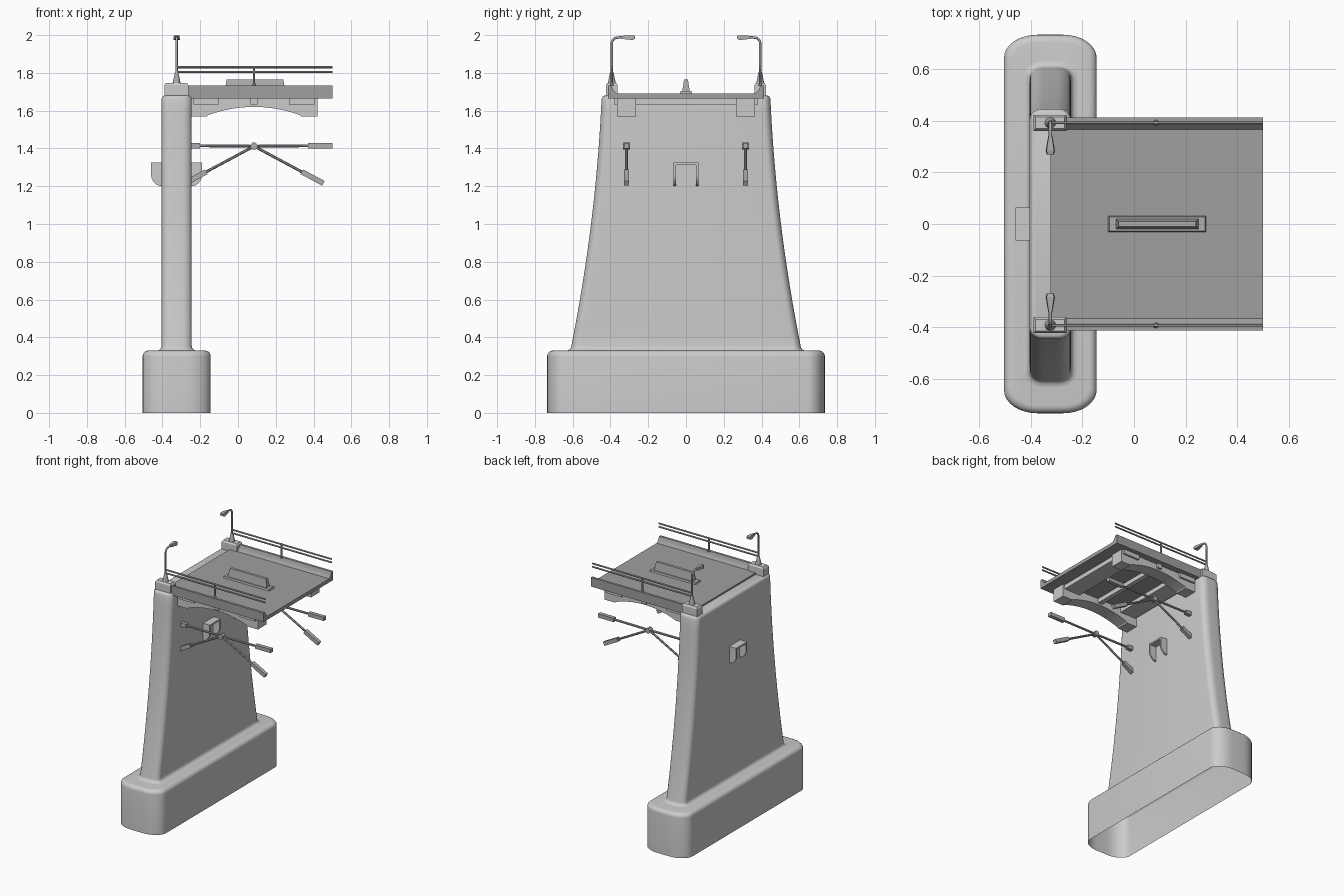
import bpy, bmesh, math
from mathutils import Vector

cube = bpy.data.objects.get("Cube")
if cube:
    bpy.data.objects.remove(cube, do_unlink=True)


def material(name, v):
    m = bpy.data.materials.new(name)
    m.use_nodes = True
    m.diffuse_color = (v, v, v, 1)
    m.node_tree.nodes["Principled BSDF"].inputs["Base Color"].default_value = (v, v, v, 1)
    return m


CONCRETE = material("light concrete", 0.6)
DECK = material("dark deck grey", 0.35)
METAL = material("metal grey", 0.42)
PX = -0.325   # pier centre line
MID = 0.085   # middle of the deck span


def finish(name, bm, mat, smooth=False):
    bmesh.ops.recalc_face_normals(bm, faces=bm.faces)
    mesh = bpy.data.meshes.new(name)
    bm.to_mesh(mesh)
    bm.free()
    mesh.materials.append(mat)
    ob = bpy.data.objects.new(name, mesh)
    bpy.context.collection.objects.link(ob)
    if smooth:
        bpy.ops.object.select_all(action='DESELECT')
        ob.select_set(True)
        bpy.context.view_layer.objects.active = ob
        bpy.ops.object.shade_smooth_by_angle(angle=math.radians(35))
    return ob


def loft(name, rings, mat, smooth=False, bottom=True):
    bm = bmesh.new()
    loops = [[bm.verts.new(p) for p in ring] for ring in rings]
    n = len(loops[0])
    for a, b in zip(loops, loops[1:]):
        for i in range(n):
            j = (i + 1) % n
            bm.faces.new((a[i], a[j], b[j], b[i]))
    bm.faces.new(loops[-1])
    if bottom:
        bm.faces.new(loops[0][::-1])
    return finish(name, bm, mat, smooth)


def box(name, x, y, z, mat, taper=0.0):
    def ring(h, t):
        return [(x[0] + t, y[0] + t, h), (x[1] - t, y[0] + t, h),
                (x[1] - t, y[1] - t, h), (x[0] + t, y[1] - t, h)]
    return loft(name, [ring(z[0], 0), ring(z[1], taper)], mat)


def rounded(hx, hy, rx, ry, z, steps=8):
    # rectangle with elliptical corners around the pier centre
    pts = []
    for q, (sx, sy) in enumerate(((1, 1), (-1, 1), (-1, -1), (1, -1))):
        for k in range(steps + 1):
            a = math.pi / 2 * (q + k / steps)
            pts.append((PX + sx * (hx - rx) + rx * math.cos(a),
                        sy * (hy - ry) + ry * math.sin(a), z))
    return pts


def rod(name, a, b, r1, r2, mat, sides=12, smooth=True):
    a, b = Vector(a), Vector(b)
    rot = (b - a).to_track_quat('Z', 'Y')
    off = math.pi / sides
    rings = []
    for p, r in ((a, r1), (b, r2)):
        rings.append([p + rot @ Vector((r * math.cos(off + math.tau * i / sides),
                                        r * math.sin(off + math.tau * i / sides), 0))
                      for i in range(sides)])
    return loft(name, rings, mat, smooth)


def extrude_y(name, profile, y0, y1, mat, smooth=False):
    return loft(name, [[(x, y, z) for x, z in profile] for y in (y0, y1)], mat, smooth)


# footing, open underneath
rings = [rounded(0.18, 0.735, 0.13, 0.09, 0)]
for k in range(6):
    a = math.pi / 2 * k / 5
    d = 0.03 * (1 - math.cos(a))
    rings.append(rounded(0.18 - d, 0.735 - d, 0.13 - d, 0.09 - d / 2, 0.3 + 0.03 * math.sin(a)))
loft("footing", rings, CONCRETE, True, bottom=False)

# flared pier: fillet at the foot, curved ends, soft top edge
rings = []
for k in range(5):
    a = math.pi / 2 * k / 4
    d = 0.025 * (1 - math.sin(a))
    rings.append(rounded(0.08 + d, 0.607 + d, 0.05 + d, 0.04 + d, 0.355 - 0.025 * math.cos(a)))
for k in range(1, 21):
    t = k / 20
    rings.append(rounded(0.08, 0.607 - 0.26 * t + 0.1 * t * t, 0.05, 0.04, 0.355 + 1.305 * t))
for d, z in ((0.003, 1.67), (0.008, 1.677), (0.016, 1.68)):
    rings.append(rounded(0.08 - d, 0.447 - d, 0.05 - d, 0.04 - d, z))
loft("pier", rings, CONCRETE, True, bottom=False)

# deck slab
box("deck_slab", (PX, 0.5), (-0.405, 0.405), (1.665, 1.692), DECK)

# raised strip in the middle of the deck
box("strip_plate", (-0.1, 0.28), (-0.032, 0.032), (1.692, 1.704), METAL, 0.004)
box("strip_ridge", (-0.07, 0.25), (-0.02, 0.02), (1.704, 1.765), METAL, 0.01)

# cross beams below the deck
for label, x0, x1 in (("inner", -0.235, -0.1), ("outer", 0.27, 0.405), ("middle", 0.067, 0.103)):
    box(label + "_cross_beam", (x0, x1), (-0.38, 0.38), (1.632, 1.666), CONCRETE)

# hood through the pier: two cheeks and a roof
cheek = [(-0.46, 1.325), (-0.19, 1.325)]
for k in range(9):
    a = math.pi / 2 * k / 8
    cheek.append((-0.25 + 0.06 * math.cos(a), 1.26 - 0.06 * math.sin(a)))
for k in range(9):
    a = math.pi / 2 * k / 8
    cheek.append((-0.4 - 0.06 * math.sin(a), 1.26 - 0.06 * math.cos(a)))
for label, y0 in (("right", -0.065), ("left", 0.053)):
    extrude_y(label + "_hood_cheek", cheek, y0, y0 + 0.012, CONCRETE)
box("hood_roof", (-0.46, -0.19), (-0.065, 0.065), (1.313, 1.325), CONCRETE)

# arched girder profile
arch = [(-0.25, 1.666), (-0.25, 1.57), (-0.165, 1.57)]
for k in range(17):
    u = -1 + k / 8
    arch.append((MID + 0.24 * u, 1.62 - 0.042 * u * u))
arch += [(0.335, 1.57), (0.42, 1.57), (0.42, 1.666)]

for side, s in (("right", -1), ("left", 1)):
    extrude_y(side + "_girder", arch, s * 0.265, s * 0.365, CONCRETE)

    # kerb with sloping inner face
    kerb = [(0.365, 1.69), (0.385, 1.71), (0.395, 1.733), (0.413, 1.733), (0.413, 1.665), (0.365, 1.665)]
    loft(side + "_kerb", [[(x, s * y, z) for y, z in kerb] for x in (-0.3, 0.5)], DECK)

    # lamp pedestal
    ys = sorted((s * 0.362, s * 0.424))
    box(side + "_pedestal", (-0.39, -0.262), ys, (1.672, 1.735), CONCRETE)
    box(side + "_pedestal_cap", (-0.39, -0.262), ys, (1.735, 1.747), CONCRETE, 0.008)

    # street lamp with bent pole
    y = s * 0.393
    rod(side + "_lamp_foot", (PX, y, 1.745), (PX, y, 1.805), 0.022, 0.009, METAL)
    path = [(PX, y, 1.8), (PX, y, 1.955)]
    for k in range(1, 7):
        a = math.pi / 2 * k / 6
        path.append((PX, y - s * 0.03 * (1 - math.cos(a)), 1.955 + 0.032 * math.sin(a)))
    path.append((PX, s * 0.33, 1.989))
    curve = bpy.data.curves.new(side + "_lamp_pole", 'CURVE')
    curve.dimensions = '3D'
    curve.bevel_depth = 0.0065
    curve.bevel_resolution = 2
    spline = curve.splines.new('POLY')
    spline.points.add(len(path) - 1)
    for point, co in zip(spline.points, path):
        point.co = (*co, 1)
    curve.materials.append(METAL)
    bpy.context.collection.objects.link(bpy.data.objects.new(side + "_lamp_pole", curve))
    head = []
    for hy, w, z0, z1 in ((0.342, 0.008, 1.98, 1.996), (0.285, 0.018, 1.974, 1.999), (0.27, 0.014, 1.98, 1.996)):
        head.append([(PX - w, s * hy, z0), (PX + w, s * hy, z0),
                     (PX + w * 0.8, s * hy, z1), (PX - w * 0.8, s * hy, z1)])
    loft(side + "_lamp_head", head, METAL)

    # railing
    for label, z in (("lower", 1.805), ("upper", 1.83)):
        rod(f"{side}_{label}_rail", (PX, y, z), (0.5, y, z), 0.006, 0.006, METAL, 8)
    rod(side + "_rail_post", (MID, y, 1.73), (MID, y, 1.835), 0.006, 0.006, METAL, 8)
    rod(side + "_rail_post_foot", (MID, y, 1.73), (MID, y, 1.75), 0.012, 0.006, METAL, 8)

    # strut cluster: hub, thin arms and thick square ends
    y = s * 0.315
    rod(side + "_strut_hub", (MID, y - 0.018, 1.412), (MID, y + 0.018, 1.412), 0.02, 0.02, METAL, 8, False)
    hub = Vector((MID, y, 1.412))
    for label, dx, z in (("outer", 1, 1.415), ("inner", -1, 1.415),
                         ("outer_low", 0.885, 1.215), ("inner_low", -0.885, 1.215)):
        tip = Vector((MID + dx * 0.415, y, z))
        grip = tip + (hub - tip).normalized() * 0.13
        rod(f"{side}_{label}_arm", hub, grip, 0.008, 0.008, METAL, 8)
        rod(f"{side}_{label}_arm_end", grip, tip, 0.02, 0.02, METAL, 4, False)
